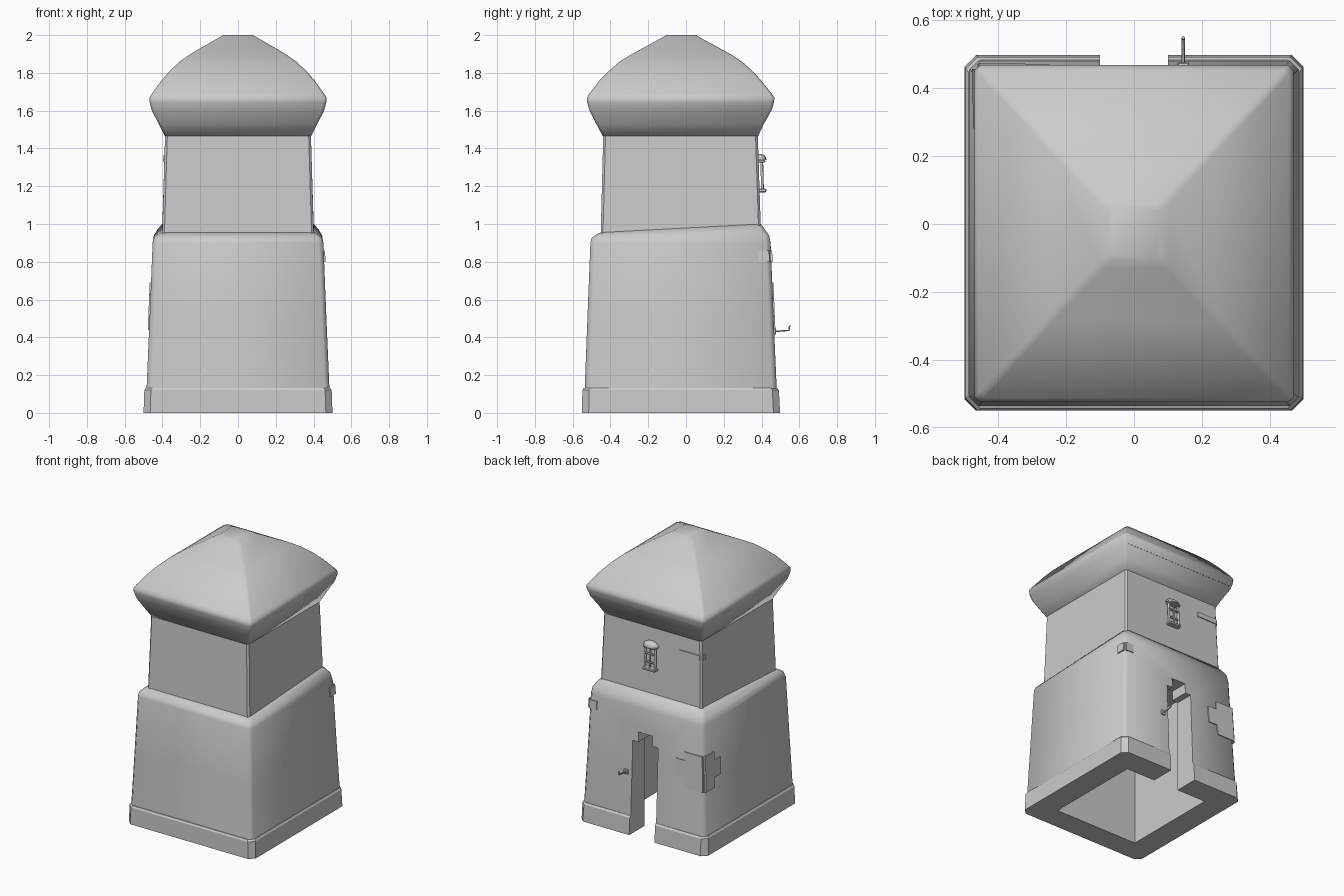
import bpy, bmesh, math
from mathutils import Vector

old = bpy.data.objects.get("Cube")
if old:
    bpy.data.objects.remove(old, do_unlink=True)

stone = bpy.data.materials.new("plain grey")
stone.use_nodes = True
grey = (0.6, 0.6, 0.6, 1)
stone.diffuse_color = grey
stone.node_tree.nodes["Principled BSDF"].inputs["Base Color"].default_value = grey


def finish(name, bm, angle=None):
    bmesh.ops.recalc_face_normals(bm, faces=bm.faces)
    mesh = bpy.data.meshes.new(name)
    bm.to_mesh(mesh)
    bm.free()
    mesh.materials.append(stone)
    ob = bpy.data.objects.new(name, mesh)
    bpy.context.collection.objects.link(ob)
    if angle:
        select(ob)
        bpy.ops.object.shade_smooth_by_angle(angle=math.radians(angle))
    return ob


def select(ob):
    bpy.ops.object.select_all(action='DESELECT')
    ob.select_set(True)
    bpy.context.view_layer.objects.active = ob


def tower(name, rings, chamfer, angle):
    """Stack of chamfered rectangles: (z front, z back, half width, front y, back y)."""
    bm = bmesh.new()
    loops = []
    for zf, zb, w, y0, y1 in rings:
        c = chamfer
        pts = [(-w + c, y0), (w - c, y0), (w, y0 + c), (w, y1 - c),
               (w - c, y1), (-w + c, y1), (-w, y1 - c), (-w, y0 + c)]
        loops.append([bm.verts.new((x, y, zf + (zb - zf) * (y - y0) / (y1 - y0)))
                      for x, y in pts])
    for a, b in zip(loops, loops[1:]):
        for i in range(8):
            j = (i + 1) % 8
            bm.faces.new((a[i], a[j], b[j], b[i]))
    bm.faces.new(loops[0])
    bm.faces.new(loops[-1])
    return finish(name, bm, angle)


def box(name, x, y, z, bevel=0.0):
    bm = bmesh.new()
    bmesh.ops.create_cube(bm, size=1)
    for v in bm.verts:
        v.co = Vector([r[0] + (c + 0.5) * (r[1] - r[0]) for r, c in zip((x, y, z), v.co)])
    if bevel:
        bmesh.ops.bevel(bm, geom=bm.edges[:], offset=bevel, segments=1, affect='EDGES')
    return finish(name, bm)


def carve(ob, cutter):
    mod = ob.modifiers.new("carve", 'BOOLEAN')
    mod.operation = 'DIFFERENCE'
    mod.solver = 'EXACT'
    mod.object = cutter
    select(ob)
    bpy.ops.object.modifier_apply(modifier=mod.name)


def rod(name, points, radius):
    curve = bpy.data.curves.new(name, 'CURVE')
    curve.dimensions = '3D'
    curve.bevel_depth = radius
    curve.bevel_resolution = 1
    curve.use_fill_caps = True
    s = curve.splines.new('POLY')
    s.points.add(len(points) - 1)
    for p, co in zip(s.points, points):
        p.co = (*co, 1)
    curve.materials.append(stone)
    ob = bpy.data.objects.new(name, curve)
    bpy.context.collection.objects.link(ob)
    return ob


# Tower body, bottom to top
base = tower("base_course", [(0, 0, .5, -.55, .498), (.12, .12, .496, -.549, .492),
                             (.132, .132, .488, -.542, .483)], .035, 20)
lower = tower("lower_wall", [(.13, .13, .484, -.536, .48), (.5, .5, .468, -.522, .464),
                             (.9, .9, .452, -.506, .448), (.925, .94, .445, -.5, .44),
                             (.945, .975, .425, -.475, .415),
                             (.955, 1.0, .402, -.452, .396)], .025, 50)
tower("upper_wall", [(.93, .95, .402, -.452, .397), (1.47, 1.47, .386, -.438, .38)], .012, 20)
tower("eaves", [(1.465, 1.465, .388, -.44, .382), (1.53, 1.53, .42, -.475, .412),
                (1.6, 1.6, .456, -.51, .452), (1.63, 1.63, .464, -.516, .46)], .015, 60)
tower("roof", [(1.61, 1.61, .458, -.514, .456), (1.645, 1.645, .468, -.524, .466),
               (1.668, 1.668, .47, -.525, .468), (1.69, 1.69, .456, -.512, .454),
               (1.76, 1.76, .405, -.458, .398), (1.81, 1.81, .362, -.408, .352),
               (1.86, 1.86, .308, -.352, .296), (1.9, 1.9, .252, -.285, .235),
               (1.985, 1.985, .105, -.13, .078), (2, 2, .078, -.105, .055)], .016, 60)

# Hollow room and stepped doorway
cutters = [box("room_cutter", (-.33, .33), (-.385, .325), (-.1, .88)),
           box("door_cutter", (-.1, .1), (.2, .7), (-.11, .66)),
           box("door_top_cutter", (-.055, .055), (.21, .71), (.5, .73))]
for cutter in cutters:
    for part in (base, lower):
        carve(part, cutter)
for cutter in cutters:
    bpy.data.objects.remove(cutter, do_unlink=True)


def corner_patch(name, side, z, back_len, side_len, taper=True):
    """Thin plate wrapped round a rear corner, following the wall slope."""
    for label in ("back", "side"):
        zs = z
        ob = box(f"{name}_{label}", (0, 1), (0, 1), zs)
        for v in ob.data.vertices:
            h = v.co.z
            if h < .95:
                w, b = .4895 - .0405 * h, .4855 - .0415 * h
            else:
                w, b = .4315 - .031 * h, .431 - .0345 * h
            u, t = v.co.x, v.co.y
            if label == "back":
                v.co.x = side * (w - .01 - u * back_len)
                v.co.y = b - .006 + t * .012
            else:
                v.co.y = b - .01 - u * side_len
                v.co.x = side * (w - .006 + t * .012)
        bm = bmesh.new()
        bm.from_mesh(ob.data)
        bmesh.ops.recalc_face_normals(bm, faces=bm.faces)
        bm.to_mesh(ob.data)
        bm.free()


# Repair plates on the rear corners
corner_patch("patch_wide", -1, (.51, .63), .21, .17)
corner_patch("patch_tall", -1, (.44, .69), .14, .1)
corner_patch("patch_upper", -1, (1.33, 1.365), .16, .03)
corner_patch("patch_small", 1, (.8, .86), .06, .06)

# Door hook
rod("door_hook", [(.145, .45, .43), (.145, .545, .437), (.145, .549, .462)], .005)
box("hook_plate", (.128, .162), (.455, .476), (.415, .448), .003)

# Rear lantern
for s in (-1, 1):
    rod("lantern_post", [(s * .04, .405, 1.18), (s * .04, .4, 1.34)], .008)
rod("lantern_bar", [(0, .408, 1.18), (0, .404, 1.34)], .005)
for z in (1.225, 1.285):
    rod("lantern_rail", [(-.042, .406, z), (.042, .406, z)], .006)
box("lantern_sill", (-.05, .05), (.37, .425), (1.168, 1.188), .005)
box("lantern_collar", (-.05, .05), (.37, .42), (1.325, 1.34), .004)
bm = bmesh.new()
bmesh.ops.create_uvsphere(bm, u_segments=12, v_segments=8, radius=1)
for v in bm.verts:
    v.co = Vector((v.co.x * .058, .392 + v.co.y * .034, 1.34 + v.co.z * .032 * (v.co.z > 0)))
finish("lantern_cap", bm, 40)
